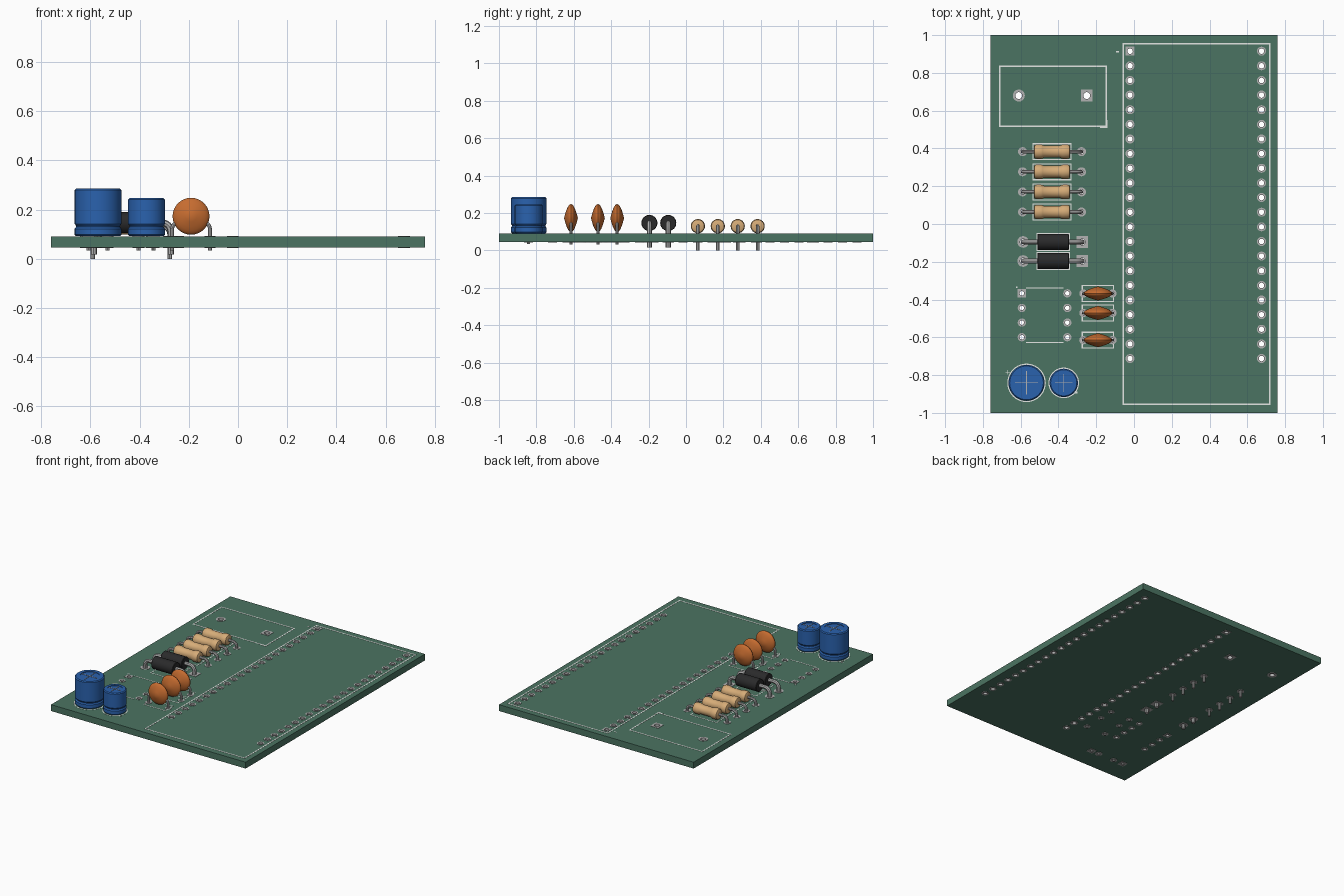
import bpy, bmesh
from math import pi, sin, cos, atan2, radians
from mathutils import Matrix

cube = bpy.data.objects.get("Cube")
if cube:
    bpy.data.objects.remove(cube, do_unlink=True)

BOTTOM, TOP = 0.045, 0.09


def material(name, rgb):
    lin = [((c / 255 + 0.055) / 1.055) ** 2.4 for c in rgb] + [1]
    m = bpy.data.materials.new(name)
    m.use_nodes = True
    m.diffuse_color = lin
    m.node_tree.nodes["Principled BSDF"].inputs["Base Color"].default_value = lin
    return m


GREEN = material("green_solder_mask", (75, 116, 98))
EDGE = material("board_edge_tan", (166, 165, 136))
METAL = material("grey_metal", (178, 178, 178))
WHITE = material("white_ink", (238, 240, 238))
TAN = material("resistor_tan", (214, 172, 120))
BLACK = material("diode_black", (42, 42, 43))
ORANGE = material("ceramic_orange", (198, 108, 48))
BLUE = material("sleeve_blue", (42, 98, 174))
STRIPE = material("sleeve_stripe", (172, 166, 136))


# ---------- helpers ----------
def finish(name, bm, mats, smooth=True):
    bmesh.ops.remove_doubles(bm, verts=bm.verts, dist=1e-5)
    bmesh.ops.recalc_face_normals(bm, faces=bm.faces)
    me = bpy.data.meshes.new(name)
    bm.to_mesh(me)
    bm.free()
    me.materials.clear()
    for m in mats:
        me.materials.append(m)
    if smooth:
        me.shade_smooth()
        me.set_sharp_from_angle(angle=radians(35))
    else:
        me.shade_flat()
    obj = bpy.data.objects.new(name, me)
    bpy.context.collection.objects.link(obj)
    return obj


def curve_to_bmesh(cu):
    tmp = bpy.data.objects.new("temporary_curve", cu)
    bpy.context.collection.objects.link(tmp)
    dg = bpy.context.evaluated_depsgraph_get()
    me = bpy.data.meshes.new_from_object(tmp.evaluated_get(dg))
    bm = bmesh.new()
    bm.from_mesh(me)
    for f in bm.faces:
        f.material_index = 0
    bpy.data.objects.remove(tmp, do_unlink=True)
    bpy.data.meshes.remove(me)
    bpy.data.curves.remove(cu)
    return bm


def add_spline(cu, pts, cyclic):
    s = cu.splines.new("POLY")
    s.points.add(len(pts) - 1)
    for p, co in zip(s.points, pts):
        p.co = (*co, 1)
    s.use_cyclic_u = cyclic


def plate(loops, z0, z1):
    """Filled outlines (inner loops become holes), extruded from z0 to z1."""
    cu = bpy.data.curves.new("outline", "CURVE")
    cu.dimensions, cu.fill_mode = "2D", "BOTH"
    cu.extrude = (z1 - z0) / 2
    for lp in loops:
        add_spline(cu, [(x, y, 0) for x, y in lp], True)
    bm = curve_to_bmesh(cu)
    bmesh.ops.translate(bm, verts=bm.verts, vec=(0, 0, (z0 + z1) / 2))
    return bm


def circle(x, y, r, n=20):
    return [(x + r * cos(2 * pi * i / n), y + r * sin(2 * pi * i / n)) for i in range(n)]


def rect(x, y, hx, hy):
    return [(x - hx, y - hy), (x + hx, y - hy), (x + hx, y + hy), (x - hx, y + hy)]


def frame(x, y, hx, hy, w=0.004):
    return [rect(x, y, hx + w, hy + w), rect(x, y, hx - w, hy - w)]


def lathe(profile, axis, loc, steps=32):
    """Revolve (radius, height) points, then turn the z axis towards `axis`."""
    bm = bmesh.new()
    vs = [bm.verts.new((r, 0, h)) for r, h in profile]
    es = [bm.edges.new(p) for p in zip(vs, vs[1:])]
    bmesh.ops.spin(bm, geom=vs + es, cent=(0, 0, 0), axis=(0, 0, 1),
                   angle=2 * pi, steps=steps, use_duplicate=False)
    turn = {"X": Matrix.Rotation(pi / 2, 4, "Y"), "Y": Matrix.Rotation(-pi / 2, 4, "X"),
            "Z": Matrix.Identity(4)}[axis]
    bmesh.ops.transform(bm, matrix=Matrix.Translation(loc) @ turn, verts=bm.verts)
    return bm


def wire(name, pts, r):
    cu = bpy.data.curves.new("wire", "CURVE")
    cu.dimensions = "3D"
    cu.bevel_depth, cu.bevel_resolution, cu.use_fill_caps = r, 2, True
    add_spline(cu, pts, False)
    finish(name, curve_to_bmesh(cu), [METAL])


def bent_lead(name, x, y, foot, z, inner_x, r, bend):
    """Rises from the foot and bends over towards inner_x."""
    d = 1 if inner_x > x else -1
    arc = [(x + d * bend * (1 - cos(a)), y, z - bend + bend * sin(a))
           for a in [i * pi / 12 for i in range(7)]]
    wire(name, [(x, y, foot)] + arc + [(inner_x, y, z)], r)


# ---------- layout: pads are (x, y, outer radius, hole radius, square) ----------
RES_Y = [0.383 - 0.1065 * i for i in range(4)]
DIODE_Y = [-0.095, -0.196]
CERAMIC_Y = [-0.368, -0.471, -0.615]
CAN_Y = -0.841
pads = [(x, 0.915 - 0.0775 * i, 0.024, 0.0145, i == 0 and x < 0)
        for x in (-0.021, 0.675) for i in range(22)]
pads += [(x, -0.367 - 0.0775 * i, 0.022, 0.012, i == 0 and x < -0.5)
         for x in (-0.594, -0.353) for i in range(4)]
pads += [(-0.61, 0.68, 0.032, 0.018, False), (-0.25, 0.68, 0.031, 0.018, True)]
pads += [(x, y, 0.024, 0.012, False) for x in (-0.59, -0.278) for y in RES_Y]
pads += [(x, y, 0.031, 0.016, x > -0.5) for x in (-0.587, -0.274) for y in DIODE_Y]
pads += [(x, y, 0.022, 0.011, False) for x in (-0.268, -0.114) for y in CERAMIC_Y]
pads += [(x, CAN_Y, 0.024, 0.011, x in (-0.608, -0.343)) for x in (-0.608, -0.531, -0.404, -0.343)]

# ---------- board with drilled holes ----------
bm = plate([rect(0, 0, 0.76, 1)] + [circle(x, y, h + 0.003) for x, y, r, h, q in pads], BOTTOM, TOP)
bm.normal_update()
for f in bm.faces:
    f.material_index = 0 if abs(f.normal.z) > 0.5 else 1
finish("circuit_board", bm, [GREEN, EDGE], False)

# ---------- plated pads, running through the board ----------
loops = []
for x, y, r, h, square in pads:
    loops += [rect(x, y, r, r) if square else circle(x, y, r), circle(x, y, h)]
finish("solder_pads", plate(loops, BOTTOM - 0.002, TOP + 0.002), [METAL], False)

# ---------- printed outlines ----------
ink = frame(0.331, 0.001, 0.387, 0.954) + frame(-0.429, 0.677, 0.283, 0.159)
for y in RES_Y:
    ink += frame(-0.434, y, 0.101, 0.042, 0.003)
for y in DIODE_Y:
    ink += frame(-0.428, y, 0.085, 0.045, 0.003)
for y in CERAMIC_Y:
    ink += frame(-0.191, y, 0.083, 0.042, 0.003)
for x, r in ((-0.569, 0.102), (-0.372, 0.081)):
    ink += [circle(x, CAN_Y, r, 40), circle(x, CAN_Y, r - 0.006, 40)]
ink += [rect(-0.472, y, 0.1, 0.003) for y in (-0.338, -0.627)]
ink += [rect(-0.088, 0.913, 0.008, 0.004), rect(-0.621, -0.335, 0.005, 0.005)]
for x, y in ((-0.668, -0.785), (-0.297, -0.886)):
    a, b = 0.011, 0.002
    ink.append([(x - a, y - b), (x - b, y - b), (x - b, y - a), (x + b, y - a), (x + b, y - b), (x + a, y - b),
                (x + a, y + b), (x + b, y + b), (x + b, y + a), (x - b, y + a), (x - b, y + b), (x - a, y + b)])
finish("printed_outlines", plate(ink, TOP, TOP + 0.001), [WHITE], False)
corner = [(-0.18, 0.509), (-0.141, 0.509), (-0.141, 0.55), (-0.149, 0.55), (-0.149, 0.519), (-0.18, 0.519)]
finish("printed_corner_mark", plate([corner], TOP, TOP + 0.0015), [WHITE], False)

# ---------- resistors ----------
half = [(0, 0.096), (0.026, 0.096), (0.034, 0.092), (0.038, 0.082), (0.038, 0.058), (0.036, 0.05), (0.032, 0.042)]
profile = [(r, -h) for r, h in half] + [(r, h) for r, h in reversed(half)]
for i, y in enumerate(RES_Y, 1):
    finish(f"resistor_body_{i}", lathe(profile, "X", (-0.434, y, 0.13), 24), [TAN])
    for side, x in (("right", -0.59), ("left", -0.278)):
        bent_lead(f"resistor_lead_{side}_{i}", x, y, 0.0, 0.13, -0.434, 0.0095, 0.03)

# ---------- diodes with a pale cathode band ----------
profile = [(0, -0.083), (0.04, -0.083), (0.043, -0.08), (0.043, 0.014), (0.043, 0.058),
           (0.043, 0.08), (0.04, 0.083), (0, 0.083)]
for i, y in enumerate(DIODE_Y, 1):
    bm = lathe(profile, "X", (-0.428, y, 0.147))
    for f in bm.faces:
        f.material_index = int(-0.414 < f.calc_center_median().x < -0.37)
    finish(f"diode_body_{i}", bm, [BLACK, METAL])
    for side, x in (("right", -0.587), ("left", -0.274)):
        bent_lead(f"diode_lead_{side}_{i}", x, y, 0.017, 0.147, -0.428, 0.0135, 0.035)

# ---------- lens-shaped ceramic capacitors ----------
lens = [(0.075 * cos(a), 0.037 * sin(a) * (0.75 + 0.25 * abs(sin(a))))
        for a in [-pi / 2 + i * pi / 12 for i in range(13)]]
lens = [(0.075 * (1 - (t / 6) ** 2), 0.037 * t / 6) for t in range(-6, 7)]
for i, y in enumerate(CERAMIC_Y, 1):
    finish(f"ceramic_capacitor_{i}", lathe(lens, "Y", (-0.191, y, 0.173)), [ORANGE])
    for side, x in (("right", -0.268), ("left", -0.114)):
        bent_lead(f"ceramic_lead_{side}_{i}", x, y, 0.033, 0.15, -0.191, 0.008, 0.03)

# ---------- electrolytic cans, stripes facing each other ----------
for size, x, r, top, disc, stripe_dir, feet in (
        ("large", -0.569, 0.095, 0.285, 0.064, 1, (-0.608, -0.531)),
        ("small", -0.372, 0.075, 0.247, 0.049, -1, (-0.404, -0.343))):
    profile = [(0, TOP + 0.002), (r - 0.006, TOP + 0.002), (r, TOP + 0.008), (r, 0.122), (r - 0.006, 0.13),
               (r - 0.006, 0.134), (r, 0.142), (r, top - 0.006), (r - 0.006, top), (disc, top),
               (disc, top - 0.004), (0, top - 0.004)]
    bm = lathe(profile, "Z", (x, CAN_Y, 0), 44)
    for f in bm.faces:
        c = f.calc_center_median()
        dx, dy = (c.x - x) * stripe_dir, c.y - CAN_Y
        if c.z > top - 0.005 and dx * dx + dy * dy < (disc - 0.002) ** 2:
            f.material_index = 1
        elif abs(atan2(dy, dx)) < radians(31):
            f.material_index = 2
    finish(f"{size}_can", bm, [BLUE, METAL, STRIPE])
    # pressed cross on the vent
    for k in (0, 1):
        a, b = (disc * 0.97, 0.002) if k else (0.002, disc * 0.97)
        finish(f"{size}_can_vent_line_{k + 1}",
               plate([rect(x, CAN_Y, a, b)], top - 0.005, top - 0.002 - 0.0003 * k), [METAL], False)
    for k, fx in enumerate(feet, 1):
        wire(f"{size}_can_lead_{k}", [(fx, CAN_Y, 0.034), (fx, CAN_Y, 0.1)], 0.008)
